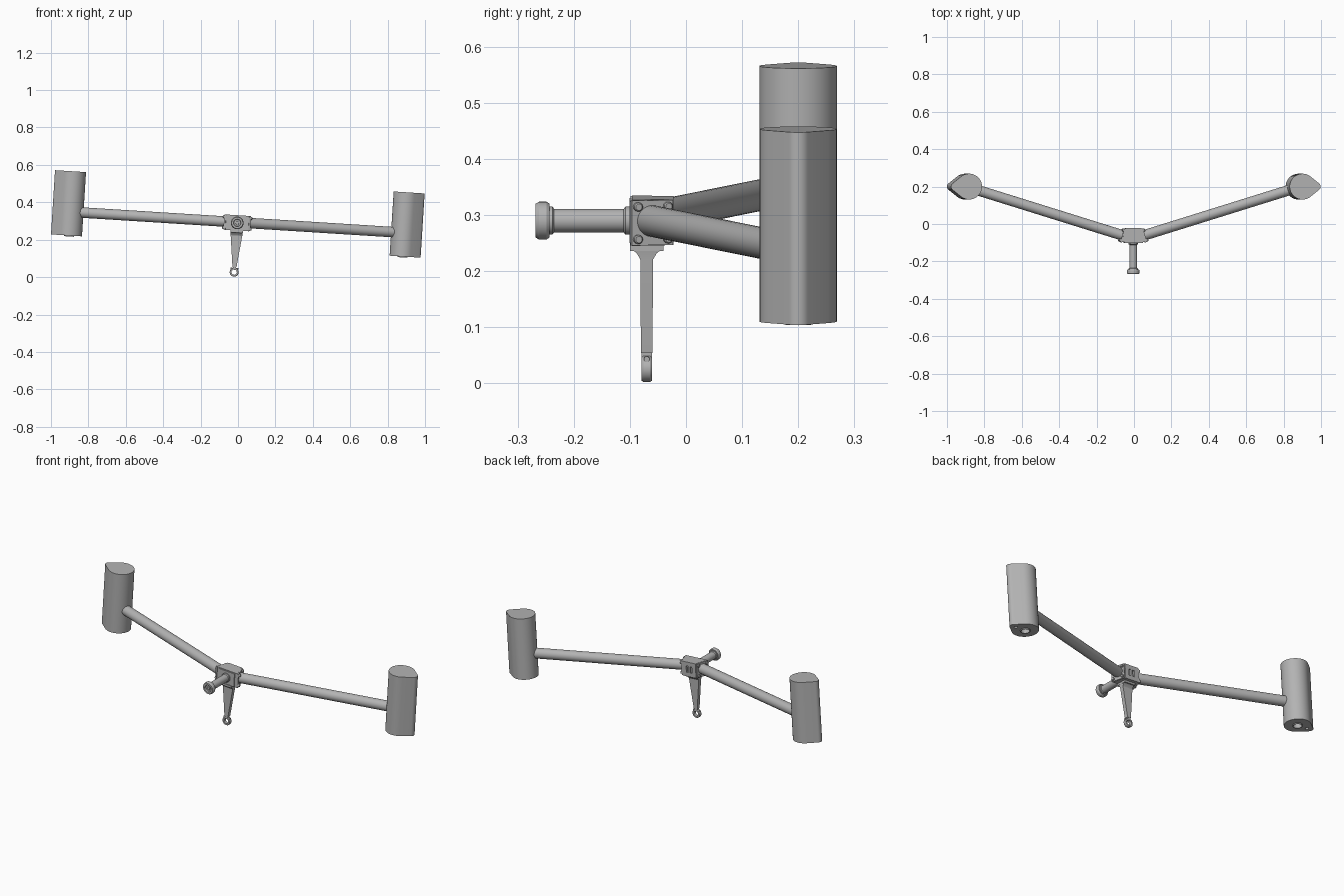
import bpy, bmesh
from math import radians, sin, cos, pi, acos
from mathutils import Matrix, Vector

if "Cube" in bpy.data.objects:
    bpy.data.objects.remove(bpy.data.objects["Cube"], do_unlink=True)

# One plain metal colour
GREY = (0.45, 0.45, 0.45, 1)
metal = bpy.data.materials.new("grey metal")
metal.use_nodes = True
metal.diffuse_color = GREY
metal.node_tree.nodes["Principled BSDF"].inputs["Base Color"].default_value = GREY

# The whole assembly leans sideways around the hub centre
ROOT = Matrix.Translation((-0.004, 0, 0.29)) @ Matrix.Rotation(radians(3.6), 4, 'Y')
parts = []


def finish(bm, name, side=1):
    """Mirror to the given side, lean with the assembly and make the object."""
    bm.transform(ROOT @ Matrix.Diagonal((side, 1, 1, 1)))
    bmesh.ops.recalc_face_normals(bm, faces=bm.faces)
    mesh = bpy.data.meshes.new(name)
    bm.to_mesh(mesh)
    bm.free()
    mesh.materials.append(metal)
    obj = bpy.data.objects.new(name, mesh)
    bpy.context.collection.objects.link(obj)
    parts.append(obj)
    return obj


def loft(rings, name, side=1, capped=True, closed=False):
    """Skin a list of equal-length point rings."""
    bm = bmesh.new()
    rows = [[bm.verts.new(p) for p in ring] for ring in rings]
    n = len(rows[0])
    pairs = list(zip(rows, rows[1:])) + ([(rows[-1], rows[0])] if closed else [])
    for a, b in pairs:
        for i in range(n):
            j = (i + 1) % n
            bm.faces.new((a[i], a[j], b[j], b[i]))
    if capped and not closed:
        bm.faces.new(rows[0])
        bm.faces.new(rows[-1])
    return finish(bm, name, side)


def lathe(profile, name, start, axis, side=1, n=32, closed=False):
    """Turn (radius, distance) pairs about an axis."""
    turn = Vector(axis).to_track_quat('Z', 'Y')
    rings = [[Vector(start) + turn @ Vector((r * cos(2 * pi * i / n), r * sin(2 * pi * i / n), t))
              for i in range(n)] for r, t in profile]
    return loft(rings, name, side, closed=closed)


def prism(outline, low, high, name, side=1):
    return loft([[(x, y, z) for x, y in outline] for z in (low, high)], name, side)


def block(name, centre, size, turn=0, side=1):
    bm = bmesh.new()
    bmesh.ops.create_cube(bm, size=1, matrix=Matrix.Translation(centre)
                          @ Matrix.Rotation(turn, 4, 'Z') @ Matrix.Diagonal((*size, 1)))
    return finish(bm, name, side)


def cut(obj, cutter):
    """Subtract a cutter, then discard it."""
    mod = obj.modifiers.new("cut", 'BOOLEAN')
    mod.operation, mod.solver, mod.object = 'DIFFERENCE', 'EXACT', cutter
    deps = bpy.context.evaluated_depsgraph_get()
    mesh = bpy.data.meshes.new_from_object(obj.evaluated_get(deps))
    obj.modifiers.clear()
    obj.data = mesh
    parts.remove(cutter)
    bpy.data.objects.remove(cutter, do_unlink=True)


# Teardrop section: a large circle and a small nose circle joined by tangents
BIG, NOSE = 0.069, 0.022
BIG_X, NOSE_X, WEIGHT_Y = 0.893, 0.968, 0.2
tangent = acos((BIG - NOSE) / (NOSE_X - BIG_X))


def arc(cx, r, a, b, n):
    return [(cx + r * cos(a + (b - a) * i / n), WEIGHT_Y + r * sin(a + (b - a) * i / n))
            for i in range(n + 1)]


teardrop = arc(BIG_X, BIG, tangent, 2 * pi - tangent, 36) + arc(NOSE_X, NOSE, -tangent, tangent, 12)
BOTTOM, TOP = -0.124, 0.22

arm_start = Vector((0.05, -0.063, 0.003))
arm_end = Vector((BIG_X - 0.03, 0.19, 0.003))
arm_dir = (arm_end - arm_start).normalized()
across = Vector((-arm_dir.y, arm_dir.x, 0))
yaw = arm_dir.to_2d().angle_signed(Vector((1, 0)))

for side, word in ((1, "left"), (-1, "right")):
    # End weight with a bored underside
    weight = prism(teardrop, BOTTOM, TOP, word + "_weight", side)
    cut(weight, lathe([(0.022, -0.02), (0.022, 0.12)], "bore", (BIG_X, WEIGHT_Y, BOTTOM), (0, 0, 1), side))
    cut(weight, lathe([(0.009, -0.02), (0.009, 0.03)], "pin_hole", (0.955, WEIGHT_Y, BOTTOM), (0, 0, 1), side))
    lathe([(0.022, 0.001), (0.022, -0.005), (0.026, -0.005), (0.026, 0.001)], word + "_bore_lip",
          (BIG_X, WEIGHT_Y, BOTTOM), (0, 0, 1), side, closed=True)

    # Tubular arm with a collar at the hub
    length = (arm_end - arm_start).length
    lathe([(0.028, 0), (0.028, length)], word + "_arm", arm_start, arm_dir, side)

    # Mounting flange and its four bolts
    flange = arm_start + arm_dir * 0.006
    flange.z = 0
    block(word + "_flange", flange, (0.01, 0.076, 0.08), yaw, side)
    for i in (-1, 1):
        for k in (-1, 1):
            spot = flange + across * 0.028 * i + Vector((0, 0, 0.029 * k))
            lathe([(0.008, 0), (0.008, 0.012), (0.006, 0.014)], word + "_flange_bolt",
                  spot, arm_dir, side, n=16)

# Wedge-shaped hub with two slots in the back
hub = prism([(-0.066, -0.096), (0.066, -0.096), (0.042, -0.022), (-0.042, -0.022)], -0.041, 0.041, "hub")
for x in (-0.012, 0.012):
    cut(hub, block("slot", (x, -0.02, 0), (0.012, 0.024, 0.036)))
block("hub_front_plate", (0, -0.098, 0), (0.1, 0.006, 0.074))

# Front stem with a collar, a bevelled end disc and a recessed face
lathe([(0.025, 0), (0.025, 0.008), (0.021, 0.011), (0.021, 0.135), (0.025, 0.138), (0.025, 0.143),
       (0.03, 0.143), (0.034, 0.149), (0.034, 0.162), (0.03, 0.168), (0.02, 0.168), (0.018, 0.158),
       (0.01, 0.158), (0.009, 0.164)], "front_stem", (0, -0.1, 0), (0, -1, 0))

# Tapered hanging leg, flared at the top
LEG_Y = -0.07
block("leg_plate", (0, LEG_Y, -0.046), (0.068, 0.06, 0.012))
loft([[(x * hx, LEG_Y + y * hy, z) for x, y in ((-1, -1), (1, -1), (1, 1), (-1, 1))]
      for z, hx, hy in ((-0.05, 0.033, 0.026), (-0.056, 0.032, 0.018), (-0.068, 0.031, 0.011),
                        (-0.236, 0.011, 0.0105))], "hanging_leg")
block("leg_tip", (0, LEG_Y, -0.24), (0.016, 0.018, 0.016))

# Eyelet at the foot and its cross pin
lathe([(0.014, -0.009), (0.022, -0.009), (0.024, -0.006), (0.024, 0.006), (0.022, 0.009), (0.014, 0.009)],
      "foot_eyelet", (0, LEG_Y, -0.264), (0, 1, 0), closed=True)
lathe([(0.005, -0.021), (0.005, 0.021)], "eyelet_pin", (0, LEG_Y, -0.246), (1, 0, 0), n=16)

# Smooth the round surfaces, keep edges sharp
for obj in bpy.context.selected_objects:
    obj.select_set(False)
for obj in parts:
    obj.select_set(True)
bpy.context.view_layer.objects.active = parts[0]
bpy.ops.object.shade_smooth_by_angle(angle=radians(30))
